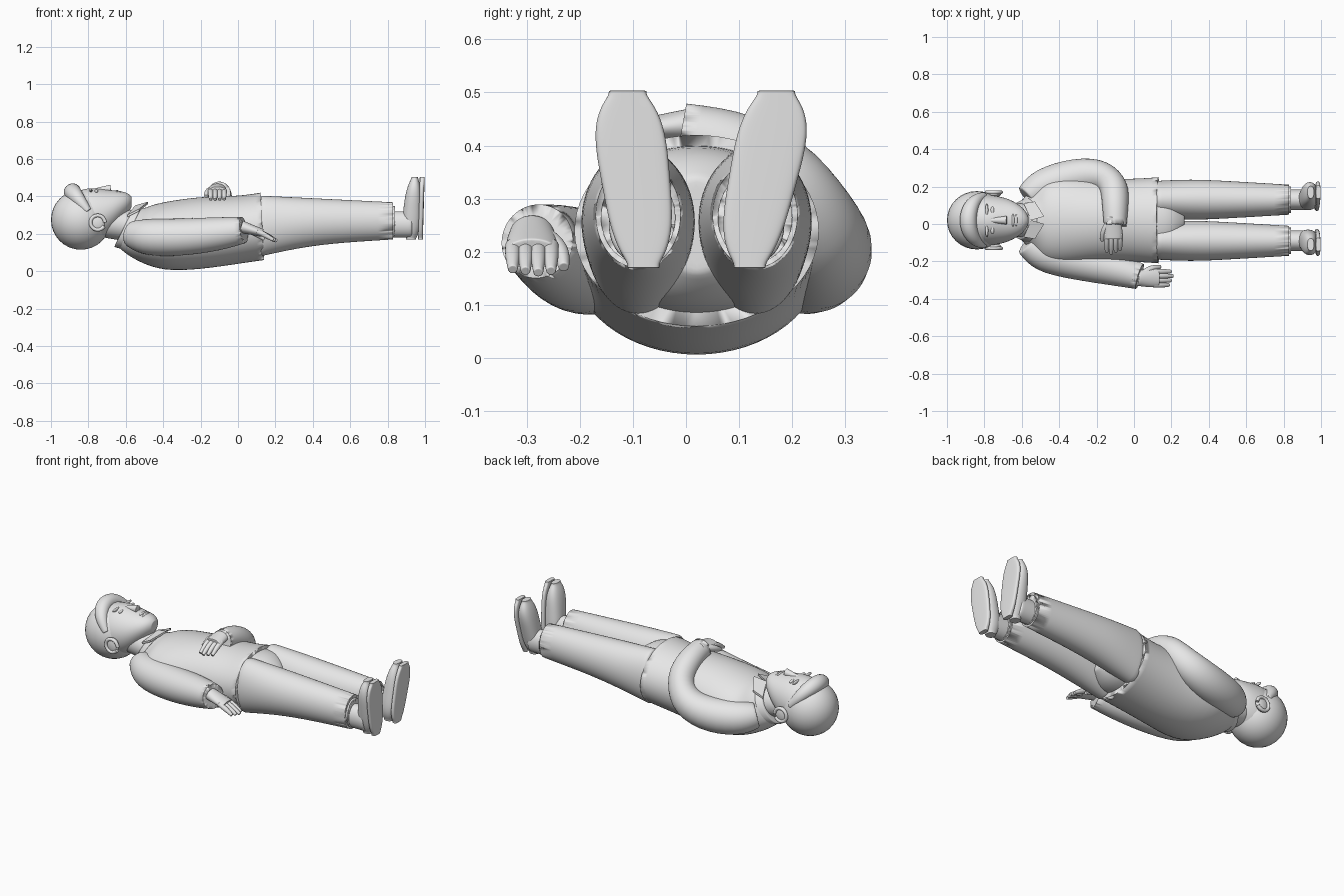
import bpy, bmesh, math
from mathutils import Vector

if "Cube" in bpy.data.objects:
    bpy.data.objects.remove(bpy.data.objects["Cube"], do_unlink=True)

grey = bpy.data.materials.new("plain_grey")
grey.diffuse_color = (.8, .8, .8, 1)
grey.use_nodes = True
grey.node_tree.nodes["Principled BSDF"].inputs["Base Color"].default_value = grey.diffuse_color

X, Y, Z = Vector((1, 0, 0)), Vector((0, 1, 0)), Vector((0, 0, 1))
MID = .02  # middle line of the body
SIDES = 16
PAIR = (("left", 1), ("right", -1))


def finish(name, bm, subdivide=0, smooth=True):
    bmesh.ops.recalc_face_normals(bm, faces=bm.faces)
    mesh = bpy.data.meshes.new(name)
    bm.to_mesh(mesh)
    bm.free()
    body_part = bpy.data.objects.new(name, mesh)
    bpy.context.collection.objects.link(body_part)
    mesh.materials.append(grey)
    for face in mesh.polygons:
        face.use_smooth = smooth
    if subdivide:
        modifier = body_part.modifiers.new("Smooth", "SUBSURF")
        modifier.levels = modifier.render_levels = subdivide


def slab(x, wide, low, high, slant=0, y=MID):
    """An upright oval section, from its half width, lowest and highest point."""
    return Vector((x, y, (low + high) / 2)), wide, (high - low) / 2, slant


def loft(name, sections, ref=Z, axis=None, power=1, hem=False):
    """Skin a row of oval sections; a hem keeps the last edge crisp."""
    bm = bmesh.new()
    crease = bm.edges.layers.float.new("crease_edge")
    grow = 3 / (2 + math.cos(math.tau / SIDES))  # offsets subdivision shrinkage
    last = len(sections) - 1
    rings = []
    for i, (middle, wide, tall, slant) in enumerate(sections):
        before, after = sections[max(i - 1, 0)][0], sections[min(i + 1, last)][0]
        ahead = axis or (after - before).normalized()
        side = ahead.cross(ref).normalized()
        up = side.cross(ahead)
        ring = []
        for k in range(SIDES):
            angle = math.tau * k / SIDES
            across, rise = [math.copysign(abs(f) ** power, f) * grow * size for f, size in
                            ((math.cos(angle), wide), (math.sin(angle), tall))]
            ring.append(bm.verts.new(middle + side * across + (up + ahead * slant) * rise))
        rings.append(ring)
    for ring, following in zip(rings, rings[1:]):
        for k in range(SIDES):
            n = (k + 1) % SIDES
            bm.faces.new((ring[k], ring[n], following[n], following[k]))
    for ring in (rings[0], rings[-1]):
        cap = bm.faces.new(ring)
        if hem and ring is rings[-1]:
            for edge in cap.edges:
                edge[crease] = 1
        bmesh.ops.inset_region(bm, faces=[cap], thickness=sum(e.calc_length() for e in cap.edges) / 80)
    finish(name, bm, 2)


def limb(name, points, radii, ref=Z, hem=False):
    loft(name, [(Vector(point), radius, radius, 0) for point, radius in zip(points, radii)], ref, hem=hem)


def ball(name, centre, size):
    bm = bmesh.new()
    bmesh.ops.create_uvsphere(bm, u_segments=32, v_segments=16, radius=1)
    bmesh.ops.scale(bm, vec=size, verts=bm.verts)
    bmesh.ops.translate(bm, vec=centre, verts=bm.verts)
    finish(name, bm)


def hand(name, wrist, ahead, side, curl):
    """Palm, four curled fingers and a thumb; side points towards the thumb."""
    def place(forward, sideways, drop=0):
        return wrist + ahead * forward + side * sideways - Z * drop

    loft(name + "_palm", [(place(forward, 0), wide, .03 - forward / 10, 0)
                          for forward, wide in ((-.03, .04), (.05, .05), (.09, .045))])
    for i in range(4):
        sideways = .036 - .024 * i
        reach = .17 - .01 * abs(i - 1)
        limb(f"{name}_finger_{i + 1}",
             [place(.06, sideways), place(reach * .7, sideways, curl * .3), place(reach, sideways, curl)],
             (.014, .015, .009))
    limb(name + "_thumb", [place(0, .02), place(.05, .056, .01), place(.1, .06, .03)], (.02, .018, .01))


# Jacket body with its overhanging hem
loft("jacket", [
    slab(-.59, .1, .14, .33, .6), slab(-.55, .15, .1, .34, .5), slab(-.5, .22, .05, .35, .2),
    slab(-.4, .25, 0, .37), slab(-.2, .22, .01, .4), slab(0, .22, .04, .4),
    slab(.13, .23, .06, .42, -.05)], axis=X, hem=True)

# Seat of the trousers
loft("trouser_seat", [slab(.08, .21, .08, .4), slab(.2, .2, .09, .4), slab(.27, .07, .16, .34)], axis=X)

# Legs, ankles and shoes
for label, sign in PAIR:
    leg_y = MID + sign * .11
    loft(label + "_trouser_leg", [
        slab(x, wide, low, .41 - x / 20, y=leg_y) for x, wide, low in
        ((.12, .1, .08), (.3, .11, .12), (.5, .1, .15), (.83, .08, .17))], axis=X, hem=True)
    loft(label + "_trouser_lining", [slab(x, .07, .18, .35, y=leg_y) for x in (.8, .84)], axis=X, hem=True)
    loft(label + "_ankle", [slab(x, .055, .18, .32, y=leg_y) for x in (.8, .93)], axis=X)

    # Feet run from heel to toe and turn slightly outwards
    upper, sole = [], []
    for i in range(11):
        f = (1 - math.cos(math.pi * i / 10)) / 2
        rounding = max(.2, 1 - abs(2 * f - 1) ** 3) ** .5
        turn = f * f * (3 - 2 * f)
        y = MID + sign * (.1 + .04 * turn) + .01 * turn
        z = .17 + f / 3
        wide = (.066 + .012 * turn - .008 * math.sin(math.pi * f)) * rounding
        deep = (.06 - .02 * f) * rounding
        upper.append((Vector((.925 + .02 * f, y, z)), wide * .95, deep, 0))
        sole.append((Vector((.975 + .01 * f, y, z)), wide, .013, 0))
    loft(label + "_shoe", upper, ref=X, axis=Z, power=.85)
    loft(label + "_sole", sole, ref=X, axis=Z, power=.5)

# Right arm resting beside the body
limb("right_sleeve",
     ((-.57, -.1, .2), (-.5, -.16, .18), (-.3, -.2, .18), (-.1, -.24, .2), (.03, -.28, .22)),
     (.07, .1, .1, .09, .07), hem=True)
hand("right_hand", Vector((.045, -.29, .23)), Vector((1, 0, -.3)).normalized(), Y, .02)

# Left arm folded over the waist
limb("left_sleeve",
     ((-.57, .14, .2), (-.5, .2, .18), (-.3, .26, .18), (-.16, .26, .23), (-.1, .2, .33), (-.1, .1, .4),
      (-.1, -.01, .42)),
     (.07, .1, .1, .09, .08, .07, .06), hem=True)
hand("left_hand", Vector((-.11, .01, .44)), Vector((0, -1, -.1)).normalized(), -X, .04)

# Neck and collar
loft("neck", [slab(-.72, .09, .18, .35), slab(-.53, .09, .15, .32)], axis=X)
loft("collar_band", [slab(-.61, .1, .13, .34, .5), slab(-.57, .12, .12, .34, .5)], axis=X)
for label, sign in PAIR:
    bm = bmesh.new()
    outline = [bm.verts.new((x, MID + sign * y, z)) for x, y, z in
               ((-.59, .09, .29), (-.55, 0, .34), (-.48, .02, .36), (-.53, .1, .32))]
    raised = bmesh.ops.extrude_face_region(bm, geom=[bm.faces.new(outline)])["geom"]
    bmesh.ops.translate(bm, vec=Z * .012, verts=[v for v in raised if isinstance(v, bmesh.types.BMVert)])
    finish(label + "_collar_flap", bm, smooth=False)

# Head from crown to chin
loft("head", [
    slab(-.95, .08, .2, .36), slab(-.88, .125, .14, .42), slab(-.8, .14, .13, .45), slab(-.7, .125, .18, .435),
    slab(-.64, .1, .25, .43), slab(-.59, .065, .31, .42), slab(-.57, .03, .34, .4)], axis=X)

# Hair cap with a swept forelock
ball("hair", (-.84, MID, .275), (.16, .156, .16))
sweep = [math.pi * (k / 6 - .5) for k in range(7)]
limb("forelock",
     [(-.8 - .09 * math.cos(a), MID + .13 * math.sin(a), .32 + .11 * math.cos(a)) for a in sweep],
     [.02 + .027 * math.cos(a) for a in sweep], ref=X)

# Nose and mouth
limb("nose", ((-.78, MID, .427), (-.73, MID, .435), (-.68, MID, .44)), (.012, .016, .023))
for label, x, z in (("upper", -.647, .425), ("lower", -.63, .42)):
    ball(label + "_lip", (x, MID, z), (.008, .034, .01))

# Paired eyes, brows and ears
for label, sign in PAIR:
    ball(label + "_eye", (-.757, MID + sign * .05, .427), (.01, .023, .01))
    ball(label + "_brow", (-.787, MID + sign * .055, .432), (.008, .035, .01))
    ball(label + "_ear", (-.75, MID + sign * .14, .26), (.04, .016, .045))
    limb(label + "_ear_rim",
         [(-.75 + .04 * math.cos(a), MID + sign * .15, .26 + .04 * math.sin(a))
          for a in (math.tau * k / 12 for k in range(12))],
         [.01] * 12, ref=Y)
